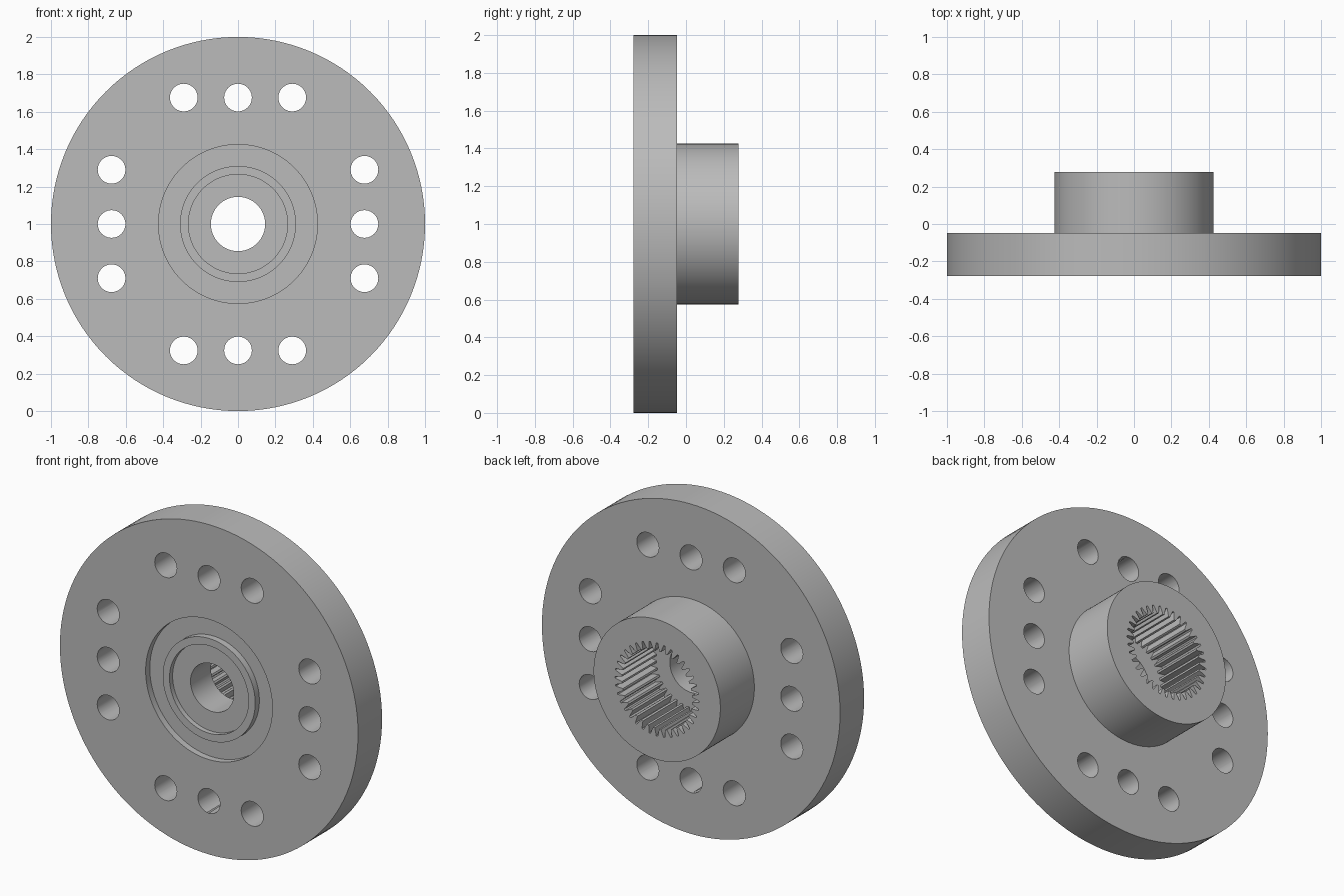
import bpy
import bmesh
from math import cos, sin, pi

if "Cube" in bpy.data.objects:
    bpy.data.objects.remove(bpy.data.objects["Cube"])

FRONT, STEP, REAR = -0.278, -0.048, 0.278
AXIS_Z = 1.0

steel = bpy.data.materials.new("machined grey")
steel.use_nodes = True
grey = (0.5, 0.5, 0.5, 1)
steel.diffuse_color = grey
steel.node_tree.nodes["Principled BSDF"].inputs["Base Color"].default_value = grey


def finish(bm, name):
    bmesh.ops.recalc_face_normals(bm, faces=bm.faces)
    mesh = bpy.data.meshes.new(name)
    bm.to_mesh(mesh)
    bm.free()
    mesh.materials.append(steel)
    obj = bpy.data.objects.new(name, mesh)
    bpy.context.collection.objects.link(obj)
    return obj


def lathe(name, profile, steps=128):
    """Turn a closed (radius, y) profile around the y axis."""
    bm = bmesh.new()
    rings = []
    for i in range(steps):
        a = 2 * pi * i / steps
        rings.append([bm.verts.new((r * cos(a), y, AXIS_Z + r * sin(a))) for r, y in profile])
    n = len(profile)
    for i in range(steps):
        p, q = rings[i], rings[(i + 1) % steps]
        for j in range(n):
            k = (j + 1) % n
            bm.faces.new((p[j], p[k], q[k], q[j]))
    return finish(bm, name)


def add_prism(bm, outline, y0, y1):
    """Extrude an (x, z) outline along y."""
    face = bm.faces.new([bm.verts.new((x, y0, z)) for x, z in outline])
    moved = bmesh.ops.extrude_face_region(bm, geom=[face])["geom"]
    verts = [v for v in moved if isinstance(v, bmesh.types.BMVert)]
    bmesh.ops.translate(bm, verts=verts, vec=(0, y1 - y0, 0))


def cut(target, cutter):
    cutter.hide_render = True
    mod = target.modifiers.new("cut", "BOOLEAN")
    mod.operation = "DIFFERENCE"
    mod.solver = "EXACT"
    mod.object = cutter
    bpy.context.view_layer.objects.active = target
    bpy.ops.object.modifier_apply(modifier=mod.name)
    bpy.data.objects.remove(cutter)


# Flange and hub turned in one piece, with grooved front and a centre hole
flange = lathe("flange_hub", [
    (0.145, FRONT + 0.03), (0.265, FRONT + 0.03), (0.265, FRONT),
    (0.31, FRONT), (0.31, FRONT + 0.04), (0.425, FRONT + 0.04),
    (0.425, FRONT), (1, FRONT), (1, STEP), (0.425, STEP),
    (0.425, REAR), (0.145, REAR)])

# Bolt holes: a row of three on each of the four sides
bm = bmesh.new()
for side in range(4):
    c, s = round(cos(side * pi / 2)), round(sin(side * pi / 2))
    for along in (-0.29, 0, 0.29):
        x, z = 0.676 * c - along * s, AXIS_Z + 0.676 * s + along * c
        circle = [(x + 0.074 * cos(2 * pi * i / 40), z + 0.074 * sin(2 * pi * i / 40))
                  for i in range(40)]
        add_prism(bm, circle, FRONT - 0.1, STEP + 0.1)
cut(flange, finish(bm, "bolt_hole_cutter"))

# Splined bore, open at the rear
TEETH, ROOT, TIP = 36, 0.282, 0.236
outline = []
for t in range(TEETH):
    for frac, r in ((-0.36, TIP), (-0.1, ROOT), (0.1, ROOT), (0.36, TIP)):
        a = pi / 2 + 2 * pi * (t + frac) / TEETH
        outline.append((r * cos(a), AXIS_Z + r * sin(a)))
bm = bmesh.new()
add_prism(bm, outline, STEP - 0.004, REAR + 0.1)
cut(flange, finish(bm, "spline_cutter"))

# Smooth the round walls, keep machined edges crisp
bpy.ops.object.select_all(action="DESELECT")
flange.select_set(True)
bpy.context.view_layer.objects.active = flange
bpy.ops.object.shade_smooth_by_angle(angle=pi / 9)
